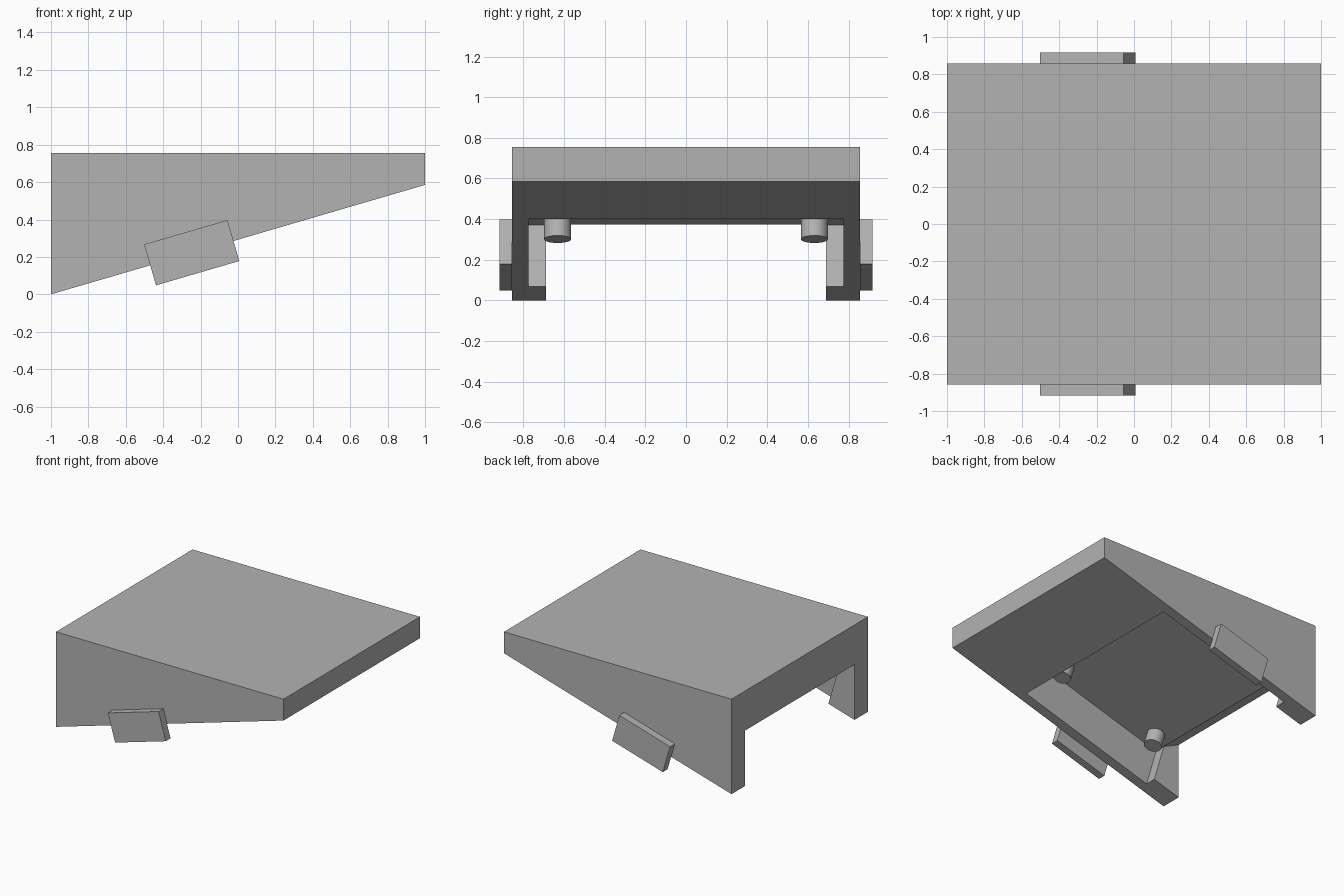
import bpy, bmesh, math
from mathutils import Vector, Matrix

cube = bpy.data.objects.get("Cube")
if cube:
    bpy.data.objects.remove(cube, do_unlink=True)

grey = bpy.data.materials.new("plain_grey")
grey.use_nodes = True
colour = (0.45, 0.45, 0.45, 1)
grey.diffuse_color = colour
grey.node_tree.nodes["Principled BSDF"].inputs["Base Color"].default_value = colour

# Slope of the underside, its direction and its normal
TILT = math.atan2(0.585, 2)
ALONG = Vector((math.cos(TILT), 0, math.sin(TILT)))
UP = Vector((-math.sin(TILT), 0, math.cos(TILT)))


def under(x, depth=0):
    """Point on the sloped underside at x, moved inward by depth."""
    return Vector((x, 0, 0.585 * (x + 1) / 2)) + UP * depth


def finish(name, bm):
    bmesh.ops.recalc_face_normals(bm, faces=bm.faces)
    mesh = bpy.data.meshes.new(name)
    bm.to_mesh(mesh)
    bm.free()
    mesh.materials.append(grey)
    ob = bpy.data.objects.new(name, mesh)
    bpy.context.collection.objects.link(ob)
    return ob


def prism(name, profile, y0, y1):
    """Extrude an (x, z) profile from y0 to y1."""
    bm = bmesh.new()
    face = bm.faces.new([bm.verts.new((x, y0, z)) for x, z in profile])
    out = bmesh.ops.extrude_face_region(bm, geom=[face])
    moved = [v for v in out["geom"] if isinstance(v, bmesh.types.BMVert)]
    bmesh.ops.translate(bm, verts=moved, vec=(0, y1 - y0, 0))
    return finish(name, bm)


def cut(target, cutter):
    cutter.hide_render = True
    mod = target.modifiers.new(cutter.name, "BOOLEAN")
    mod.operation, mod.solver, mod.object = "DIFFERENCE", "EXACT", cutter
    bpy.context.view_layer.objects.active = target
    bpy.ops.object.modifier_apply(modifier=mod.name)
    bpy.data.objects.remove(cutter, do_unlink=True)


# Wedge-shaped shell
shell = prism("wedge_shell", [(-1, 0), (1, 0.585), (1, 0.755), (-1, 0.755)], -0.857, 0.857)

# Pocket square to the sloped underside
DEPTH = 0.317
pocket = [under(-0.77, -0.2), under(0.37, -0.2), under(0.37, DEPTH), under(-0.77, DEPTH)]
cut(shell, prism("pocket_cutter", [(p.x, p.z) for p in pocket], -0.775, 0.775))

# Opening through the tall end wall
cut(shell, prism("opening_cutter",
                 [(-1.2, -0.3), (-0.7, -0.3), (-0.8, 0.347), (-1.2, 0.533)], -0.688, 0.688))

# Tilted side plates
for side, sign in (("left", -1), ("right", 1)):
    centre = Vector((-0.2475, 0, 0.2225))
    corners = [centre + ALONG * a * 0.232 + UP * b * 0.114
               for a, b in ((-1, -1), (1, -1), (1, 1), (-1, 1))]
    prism("side_plate_" + side, [(p.x, p.z) for p in corners], sign * 0.857, sign * 0.917)

# Four pegs hanging from the pocket ceiling
for row, x in (("tall_end", -0.65), ("thin_end", 0.21)):
    for side, y in (("left", -0.632), ("right", 0.632)):
        bm = bmesh.new()
        bmesh.ops.create_cone(bm, cap_ends=True, segments=32, radius1=0.066,
                              radius2=0.066, depth=0.12)
        place = under(x, DEPTH - 0.05) + Vector((0, y, 0))
        bm.transform(Matrix.Translation(place) @ Matrix.Rotation(-TILT, 4, "Y"))
        peg = finish("peg_%s_%s" % (row, side), bm)
        bpy.context.view_layer.objects.active = peg
        peg.select_set(True)
        bpy.ops.object.shade_smooth_by_angle(angle=math.radians(30))
        peg.select_set(False)
